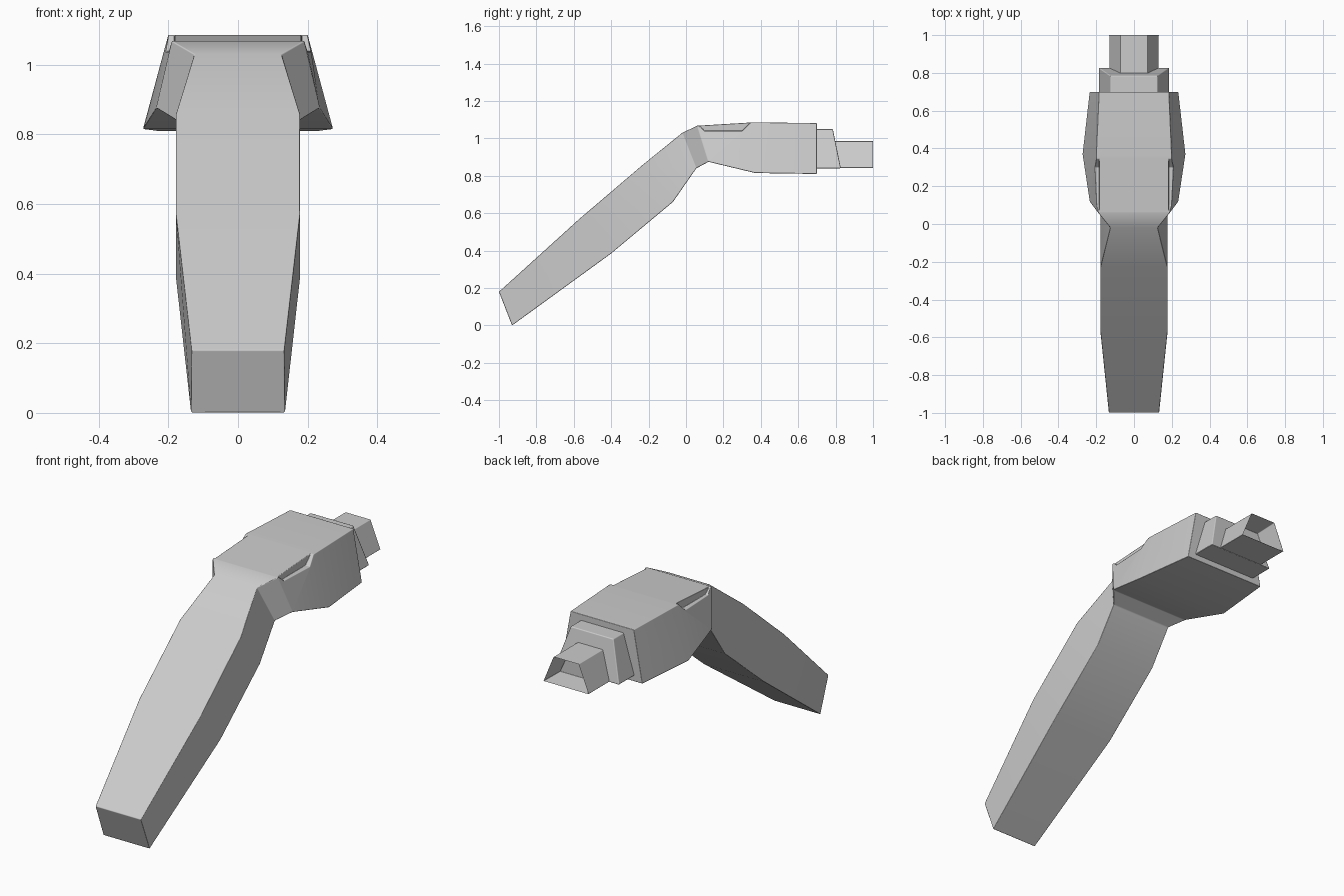
import bpy
import bmesh

if "Cube" in bpy.data.objects:
    bpy.data.objects.remove(bpy.data.objects["Cube"])

GREY = 0.6
grey = bpy.data.materials.new("plain grey")
grey.use_nodes = True
grey.diffuse_color = (GREY, GREY, GREY, 1)
grey.node_tree.nodes["Principled BSDF"].inputs["Base Color"].default_value = (GREY, GREY, GREY, 1)


def finish(name, bm):
    """Turn a bmesh into a named, coloured object."""
    bmesh.ops.recalc_face_normals(bm, faces=bm.faces)
    mesh = bpy.data.meshes.new(name)
    bm.to_mesh(mesh)
    bm.free()
    mesh.materials.append(grey)
    obj = bpy.data.objects.new(name, mesh)
    bpy.context.collection.objects.link(obj)
    return obj


def loft(sections):
    """Join four-cornered sections: (y, z, half width) of the top, then of the bottom."""
    bm = bmesh.new()
    rings = []
    for (ty, tz, tw), (by, bz, bw) in sections:
        corners = [(-tw, ty, tz), (tw, ty, tz), (bw, by, bz), (-bw, by, bz)]
        rings.append([bm.verts.new(c) for c in corners])
    for a, b in zip(rings, rings[1:]):
        for i in range(4):
            j = (i + 1) % 4
            bm.faces.new((a[i], a[j], b[j], b[i]))
    bm.faces.new(rings[0])
    bm.faces.new(rings[-1])
    return bm


def soften(obj, width):
    """Round the edges slightly and keep the flats flat."""
    bevel = obj.modifiers.new("soft edges", 'BEVEL')
    bevel.width = width
    bevel.segments = 2
    bevel.limit_method = 'ANGLE'
    bevel.angle_limit = 0.4
    bevel.harden_normals = True
    obj.data.shade_smooth()


# Handle, waist and head in one shell
body = finish("handle_and_head", loft([
    ((-1.0, 0.18, 0.133), (-0.93, 0.0, 0.135)),
    ((-0.57, 0.57, 0.178), (-0.40, 0.385, 0.178)),
    ((-0.23, 0.86, 0.178), (-0.07, 0.66, 0.178)),
    ((-0.02, 1.03, 0.125), (0.055, 0.84, 0.178)),
    ((0.06, 1.068, 0.19), (0.12, 0.875, 0.235)),
    ((0.36, 1.086, 0.2), (0.37, 0.815, 0.273)),
    ((0.70, 1.082, 0.185), (0.70, 0.81, 0.235)),
]))

# Ledges cut along both sides of the lid
for side, label in ((1, "left"), (-1, "right")):
    bm = bmesh.new()
    profile = [(0.055, 1.08), (0.10, 1.04), (0.30, 1.04), (0.36, 1.1)]
    rings = [[bm.verts.new((side * x, y, z)) for y, z in profile] for x in (0.183, 0.3)]
    for i in range(4):
        j = (i + 1) % 4
        bm.faces.new((rings[0][i], rings[0][j], rings[1][j], rings[1][i]))
    for ring in rings:
        bm.faces.new(ring)
    cutter = finish(label + "_ledge_cutter", bm)
    cutter.hide_render = True
    cutter.hide_set(True)
    cut = body.modifiers.new(label + " ledge", 'BOOLEAN')
    cut.operation = 'DIFFERENCE'
    cut.solver = 'EXACT'
    cut.object = cutter
soften(body, 0.009)

# Collar behind the head, with a sloping rear face
collar = finish("collar", loft([
    ((0.68, 1.05, 0.125), (0.68, 0.84, 0.188)),
    ((0.785, 1.05, 0.125), (0.828, 0.84, 0.188)),
]))
soften(collar, 0.005)

# Nozzle with a hollow, tapering mouth
bm = loft([
    ((0.76, 0.985, 0.073), (0.76, 0.842, 0.132)),
    ((1.0, 0.985, 0.073), (1.0, 0.842, 0.132)),
])
bm.faces.ensure_lookup_table()
mouth = max(bm.faces, key=lambda f: f.calc_center_median().y)
bmesh.ops.inset_region(bm, faces=[mouth], thickness=0.018)
bmesh.ops.inset_region(bm, faces=[mouth], thickness=0.015)
for v in mouth.verts:
    v.co.y -= 0.12
nozzle = finish("nozzle", bm)
soften(nozzle, 0.003)
